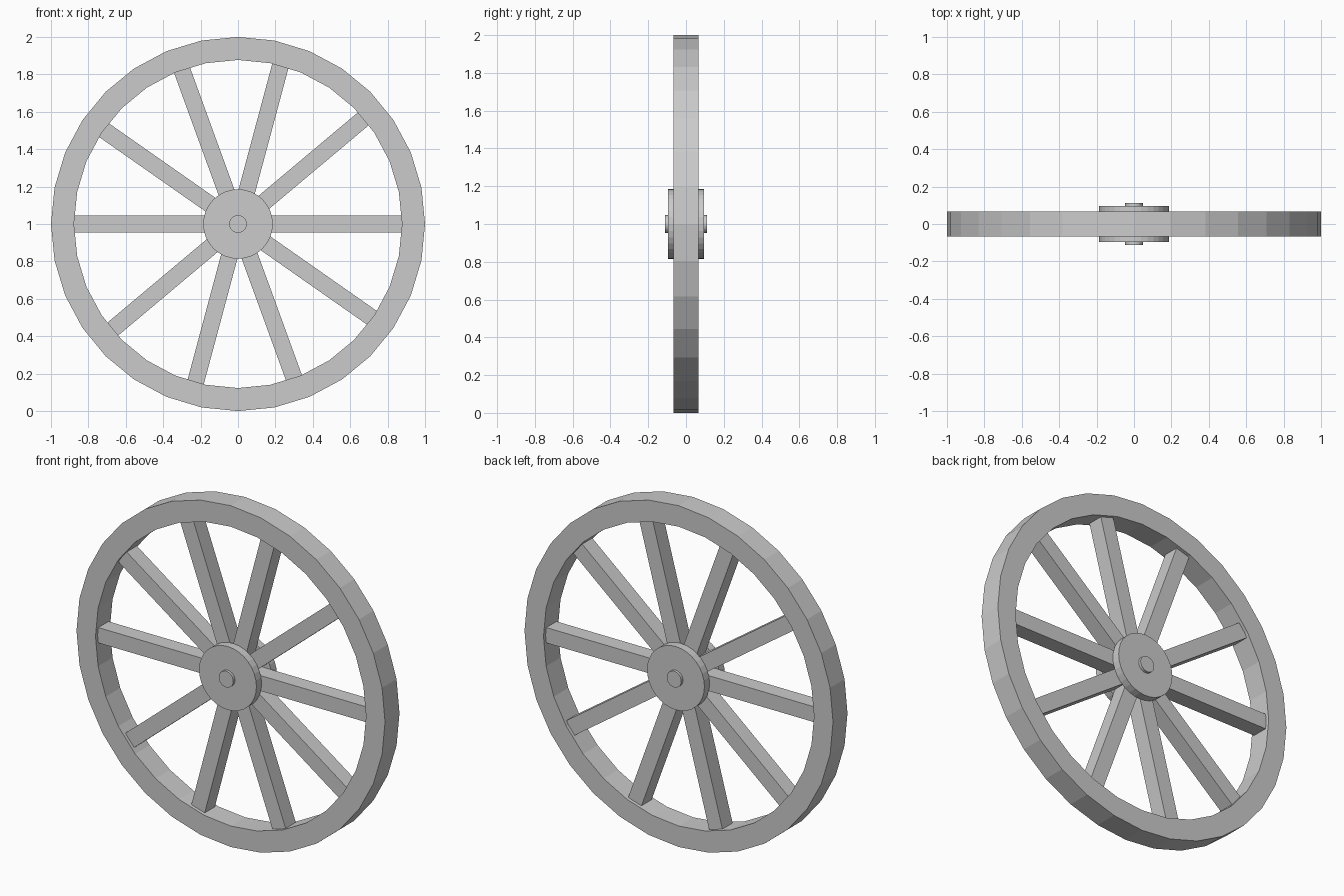
import bpy, bmesh
from math import cos, sin, pi, radians
from mathutils import Matrix

if "Cube" in bpy.data.objects:
    bpy.data.objects.remove(bpy.data.objects["Cube"])

CENTRE = (0, 0, 1)
SIDES = 32


def add_object(name, bm):
    bmesh.ops.recalc_face_normals(bm, faces=bm.faces)
    mesh = bpy.data.meshes.new(name)
    bm.to_mesh(mesh)
    bm.free()
    ob = bpy.data.objects.new(name, mesh)
    ob.location = CENTRE
    bpy.context.collection.objects.link(ob)
    return ob


def disc(name, radius, y0, y1):
    """Closed cylinder along y."""
    bm = bmesh.new()
    place = Matrix.Translation((0, (y0 + y1) / 2, 0)) @ Matrix.Rotation(pi / 2, 4, 'X')
    bmesh.ops.create_cone(bm, cap_ends=True, segments=SIDES, radius1=radius,
                          radius2=radius, depth=y1 - y0, matrix=place)
    return add_object(name, bm)


# Rim: rectangular section swept round the y axis
bm = bmesh.new()
section = [(1.0, -0.067), (1.0, 0.067), (0.877, 0.067), (0.877, -0.067)]
rings = []
for i in range(SIDES):
    a = 2 * pi * i / SIDES
    rings.append([bm.verts.new((r * cos(a), y, r * sin(a))) for r, y in section])
for i in range(SIDES):
    p, q = rings[i], rings[(i + 1) % SIDES]
    for j in range(4):
        k = (j + 1) % 4
        bm.faces.new((p[j], p[k], q[k], q[j]))
add_object("rim", bm)

# Spokes: five bars running right across the wheel
for n, angle in enumerate((0, 40, 75, 110, 145)):
    bm = bmesh.new()
    bmesh.ops.create_cube(bm, size=1)
    bmesh.ops.scale(bm, vec=(1.762, 0.094, 0.09), verts=bm.verts)
    bmesh.ops.rotate(bm, matrix=Matrix.Rotation(radians(-angle), 3, 'Y'), verts=bm.verts)
    add_object(f"spoke_bar_{n + 1}", bm)

# Hub plates clamping the spokes, and the axle pin through them
disc("hub_plate_front", 0.186, -0.095, -0.047)
disc("hub_plate_back", 0.186, 0.047, 0.095)
disc("axle_pin", 0.047, -0.111, 0.111)
